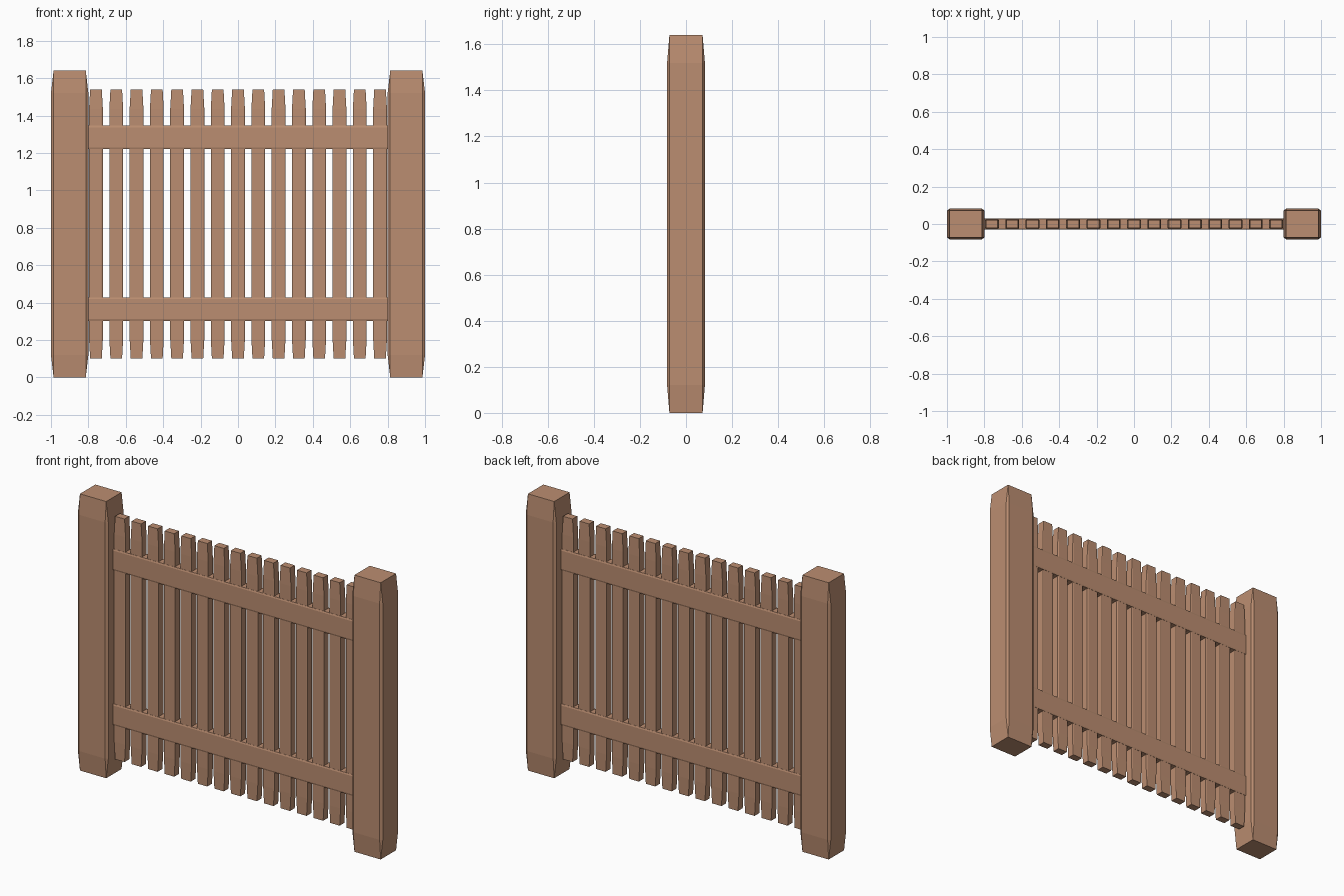
import bpy
import bmesh
from mathutils import Matrix, Vector

cube = bpy.data.objects.get("Cube")
if cube:
    bpy.data.objects.remove(cube)

# Single wood colour
wood = bpy.data.materials.new("warm_brown_wood")
wood.use_nodes = True
colour = (0.50, 0.27, 0.165, 1)
wood.diffuse_color = colour
wood.node_tree.nodes["Principled BSDF"].inputs["Base Color"].default_value = colour


def timber(name, centre, half, cut, taper, turn=Matrix()):
    """Beam along local z with chamfered long edges; taper narrows its ends."""
    (hx, hy, hz), (cx, cy) = half, cut
    ix, iy = hx - cx, hy - cy
    octagon = [(hx, -iy), (hx, iy), (ix, hy), (-ix, hy),
               (-hx, iy), (-hx, -iy), (-ix, -hy), (ix, -hy)]
    rectangle = [(ix, -iy), (ix, iy), (-ix, iy), (-ix, -iy)]
    bm = bmesh.new()

    def ring(points, z):
        return [bm.verts.new((x, y, z)) for x, y in points]

    low = ring(octagon, -hz + taper)
    high = ring(octagon, hz - taper)
    for i in range(8):
        j = (i + 1) % 8
        bm.faces.new((low[i], low[j], high[j], high[i]))
    for side, body in ((-1, low), (1, high)):
        if taper:
            # Sloping faces meet at the corners of a smaller rectangular end
            end = ring(rectangle, side * hz)
            for i in range(4):
                j = (i + 1) % 4
                a, b, c = body[2 * i], body[2 * i + 1], body[(2 * i + 2) % 8]
                bm.faces.new((a, b, end[j], end[i]))
                bm.faces.new((b, c, end[j]))
            bm.faces.new(end)
        else:
            bm.faces.new(body)
    bmesh.ops.recalc_face_normals(bm, faces=bm.faces)
    bm.transform(Matrix.Translation(Vector(centre)) @ turn)
    mesh = bpy.data.meshes.new(name)
    bm.to_mesh(mesh)
    bm.free()
    mesh.materials.append(wood)
    obj = bpy.data.objects.new(name, mesh)
    bpy.context.collection.objects.link(obj)


# End posts
for side, label in ((-1, "right"), (1, "left")):
    timber(label + "_post", (side * 0.9, 0, 0.82),
           (0.1, 0.082, 0.82), (0.014, 0.01), 0.12)

# Pickets
for i in range(15):
    timber(f"picket_{i + 1}", ((i - 7) * 0.1085, 0, 0.82),
           (0.037, 0.025, 0.72), (0.006, 0.003), 0.105)

# Horizontal rails
lay_flat = Matrix.Rotation(1.570796, 4, "Y")
for label, z in (("lower", 0.365), ("upper", 1.283)):
    timber(label + "_rail", (0, 0, z), (0.063, 0.029, 0.8), (0.009, 0.003), 0, lay_flat)
